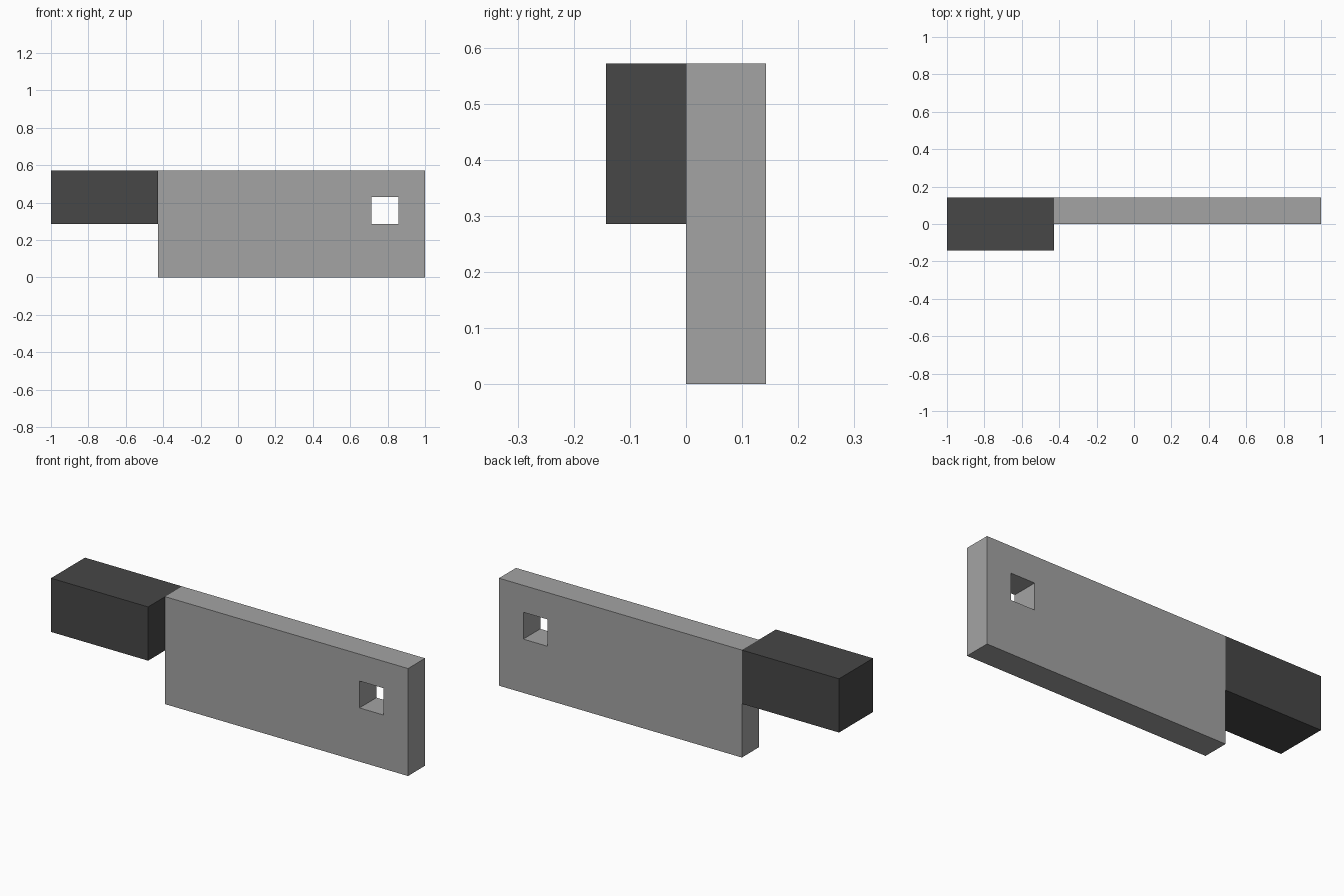
import bpy
import bmesh
from mathutils import Vector

if "Cube" in bpy.data.objects:
    bpy.data.objects.remove(bpy.data.objects["Cube"], do_unlink=True)

U = 1 / 7  # the design sits on a grid of sevenths


def material(name, grey):
    mat = bpy.data.materials.new(name)
    mat.use_nodes = True
    colour = (grey, grey, grey, 1)
    mat.diffuse_color = colour
    bsdf = mat.node_tree.nodes["Principled BSDF"]
    bsdf.inputs["Base Color"].default_value = colour
    bsdf.inputs["Roughness"].default_value = 0.8
    return mat


def box(name, low, high, mat):
    """Box between two corners given in grid units."""
    low, high = Vector(low) * U, Vector(high) * U
    bm = bmesh.new()
    bmesh.ops.create_cube(bm, size=1)
    bmesh.ops.scale(bm, vec=high - low, verts=bm.verts)
    mesh = bpy.data.meshes.new(name)
    bm.to_mesh(mesh)
    bm.free()
    mesh.materials.append(mat)
    obj = bpy.data.objects.new(name, mesh)
    obj.location = (low + high) / 2
    bpy.context.collection.objects.link(obj)
    return obj


steel = material("light grey steel", 0.37)
grip = material("dark grey grip", 0.063)

# Handle and blade
box("handle", (-7, -1, 2), (-3, 1, 4), grip)
blade = box("blade", (-3, 0, 0), (7, 1, 4), steel)

# Square hanging hole through the blade
cutter = box("hole_cutter", (5, -1, 2), (6, 2, 3), steel)
cutter.hide_render = True
cut = blade.modifiers.new("hanging_hole", "BOOLEAN")
cut.operation = "DIFFERENCE"
cut.solver = "EXACT"
cut.object = cutter
bpy.context.view_layer.objects.active = blade
bpy.ops.object.modifier_apply(modifier=cut.name)
bpy.data.objects.remove(cutter, do_unlink=True)
